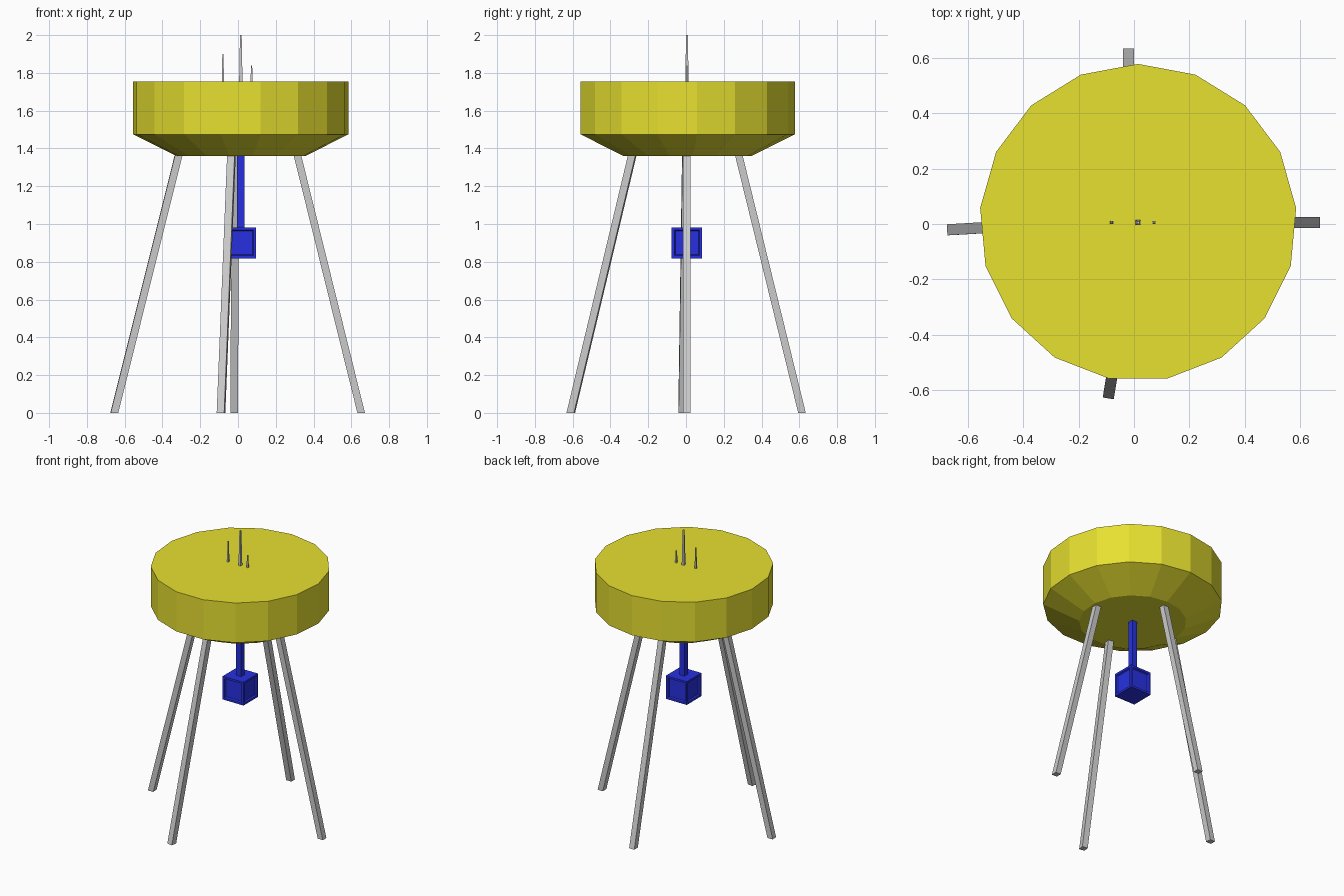
import bpy, bmesh
from math import sin, cos, pi, radians
from mathutils import Vector

if "Cube" in bpy.data.objects:
    bpy.data.objects.remove(bpy.data.objects["Cube"])

CX, CY = 0.015, 0.005


def material(name, rgb):
    m = bpy.data.materials.new(name)
    m.diffuse_color = (*rgb, 1)
    m.use_nodes = True
    m.node_tree.nodes["Principled BSDF"].inputs["Base Color"].default_value = m.diffuse_color
    return m


yellow = material("yellow_paint", (0.8, 0.75, 0.03))
blue = material("blue_paint", (0.02, 0.03, 0.75))


def ring(r, z, n, x=CX, y=CY, start=pi / 2):
    return [Vector((x + r * cos(start + 2 * pi * i / n),
                    y + r * sin(start + 2 * pi * i / n), z)) for i in range(n)]


def loft(name, rings, mat=None, panels=False):
    """Closed solid through matching rings, bottom to top."""
    bm = bmesh.new()
    rows = [[bm.verts.new(p) for p in r] for r in rings]
    n = len(rows[0])
    sides = []
    for a, b in zip(rows, rows[1:]):
        for i in range(n):
            j = (i + 1) % n
            sides.append(bm.faces.new((a[i], a[j], b[j], b[i])))
    bm.faces.new(rows[0][::-1])
    bm.faces.new(rows[-1])
    bmesh.ops.recalc_face_normals(bm, faces=bm.faces)
    if panels:  # recessed panels on the side faces
        bmesh.ops.inset_individual(bm, faces=sides, thickness=0.02)
        bmesh.ops.inset_individual(bm, faces=sides, thickness=0.008, depth=-0.01)
    me = bpy.data.meshes.new(name)
    bm.to_mesh(me)
    bm.free()
    if mat:
        me.materials.append(mat)
    ob = bpy.data.objects.new(name, me)
    bpy.context.collection.objects.link(ob)
    return ob


def square(half, x, y, z, turn=0.0):
    return ring(half * 2 ** 0.5, z, 4, x, y, pi / 4 + turn)


# 17-sided tank with tapered underside
loft("tank", [ring(0.343, 1.36, 17), ring(0.573, 1.475, 17), ring(0.573, 1.755, 17)], yellow)

# Splayed legs: foot xy, top xy, turn about z
legs = {
    "left_leg": ((-0.655, -0.02), (-0.315, 0.0), radians(3)),
    "right_leg": ((0.652, 0.005), (0.315, 0.005), 0),
    "back_leg": ((-0.02, 0.614), (-0.015, 0.28), 0),
    "front_leg": ((-0.09, -0.61), (-0.035, -0.285), radians(-9)),
}
for name, (foot, top, turn) in legs.items():
    loft(name, [square(0.02, *foot, 0, turn), square(0.02, *top, 1.362, turn)])

# Hanging pipe and panelled box
loft("pipe", [square(0.02, CX, CY, 0.97), square(0.02, CX, CY, 1.362)], blue)
loft("pump_box", [square(0.081, CX, CY, 0.818), square(0.081, CX, CY, 0.982)], blue, panels=True)

# Antennas on the roof
for name, x, top, half in (("tall_antenna", CX, 2.0, 0.009),
                           ("middle_antenna", -0.08, 1.9, 0.006),
                           ("short_antenna", 0.072, 1.84, 0.006)):
    loft(name, [square(half, x, CY, 1.75), square(half * 0.5, x, CY, top)])
